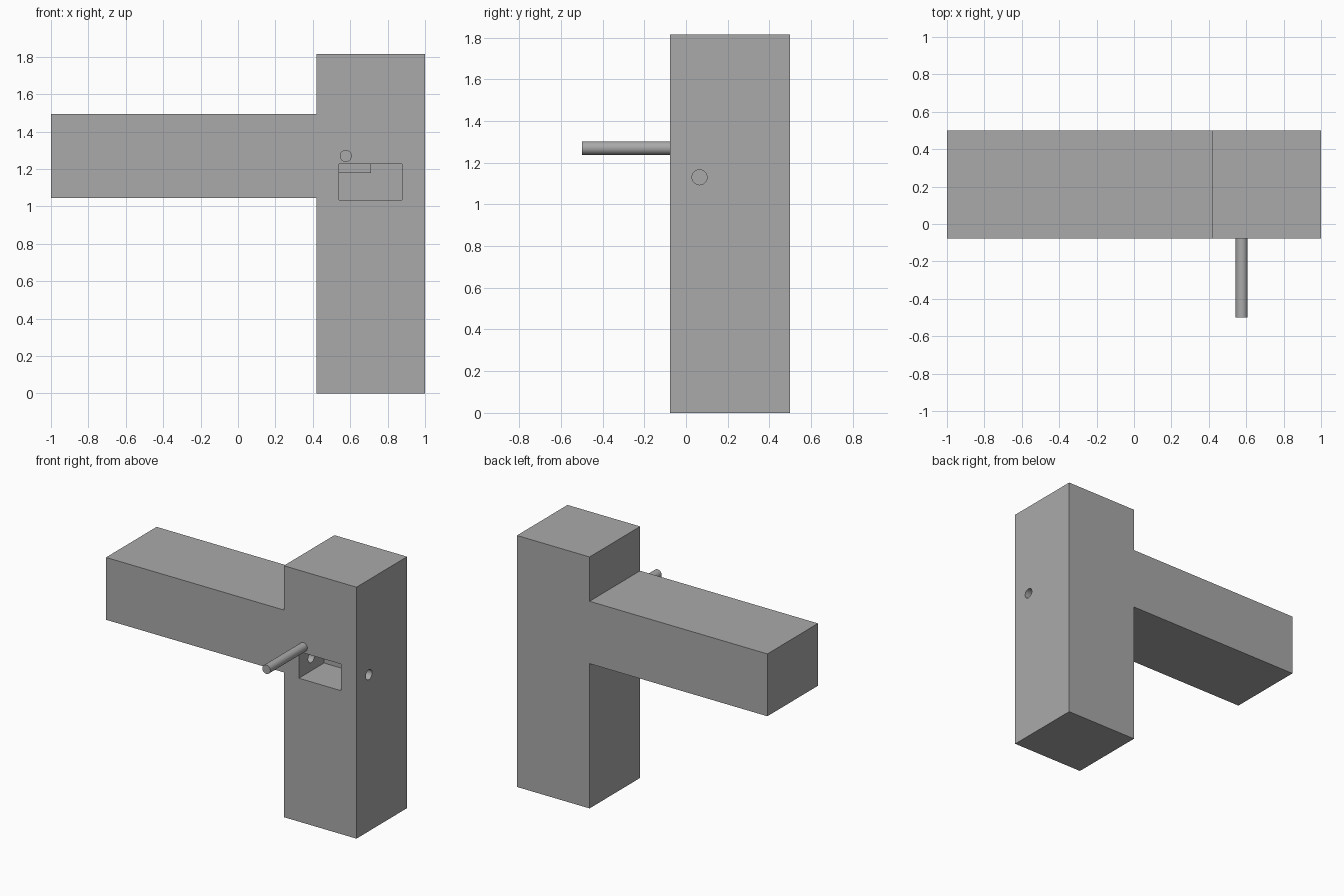
import bpy
import bmesh
from math import radians
from mathutils import Matrix, Vector

cube = bpy.data.objects.get("Cube")
if cube:
    bpy.data.objects.remove(cube, do_unlink=True)

FRONT, BACK = -0.077, 0.5
POCKET_BACK = 0.21

grey = bpy.data.materials.new("plain grey")
grey.use_nodes = True
colour = (0.4, 0.4, 0.4, 1)
grey.diffuse_color = colour
grey.node_tree.nodes["Principled BSDF"].inputs["Base Color"].default_value = colour


def finish(name, bm):
    bmesh.ops.recalc_face_normals(bm, faces=bm.faces)
    mesh = bpy.data.meshes.new(name)
    bm.to_mesh(mesh)
    bm.free()
    mesh.materials.append(grey)
    obj = bpy.data.objects.new(name, mesh)
    bpy.context.collection.objects.link(obj)
    return obj


def box(name, low, high):
    low, high = Vector(low), Vector(high)
    bm = bmesh.new()
    place = Matrix.Translation((low + high) / 2) @ Matrix.Diagonal((*(high - low), 1))
    bmesh.ops.create_cube(bm, size=1, matrix=place)
    return finish(name, bm)


def rod(name, start, end, radius):
    start, end = Vector(start), Vector(end)
    axis = end - start
    turn = axis.to_track_quat("Z", "Y").to_matrix().to_4x4()
    bm = bmesh.new()
    bmesh.ops.create_cone(bm, cap_ends=True, segments=32, radius1=radius, radius2=radius,
                          depth=axis.length, matrix=Matrix.Translation((start + end) / 2) @ turn)
    return finish(name, bm)


def smooth(obj):
    bpy.ops.object.select_all(action="DESELECT")
    obj.select_set(True)
    bpy.context.view_layer.objects.active = obj
    bpy.ops.object.shade_smooth_by_angle(angle=radians(30))


def cut(target, cutter):
    mod = target.modifiers.new(cutter.name, "BOOLEAN")
    mod.operation = "DIFFERENCE"
    mod.solver = "EXACT"
    mod.object = cutter
    bpy.context.view_layer.objects.active = target
    bpy.ops.object.modifier_apply(modifier=mod.name)
    bpy.data.objects.remove(cutter, do_unlink=True)


# Post and side arm as one extruded profile
outline = [(0.42, 0), (1, 0), (1, 1.815), (0.42, 1.815),
           (0.42, 1.495), (-1, 1.495), (-1, 1.045), (0.42, 1.045)]
bm = bmesh.new()
face = bm.faces.new([bm.verts.new((x, FRONT, z)) for x, z in outline])
extruded = bmesh.ops.extrude_face_region(bm, geom=[face])["geom"]
bmesh.ops.translate(bm, vec=(0, BACK - FRONT, 0),
                    verts=[v for v in extruded if isinstance(v, bmesh.types.BMVert)])
body = finish("post_and_arm", bm)

# Front pocket and the bolt hole crossing it
cut(body, box("pocket_cutter", (0.54, FRONT - 0.1, 1.035), (0.877, POCKET_BACK, 1.227)))
cut(body, rod("bolt_hole_cutter", (0.42, 0.065, 1.13), (1.1, 0.065, 1.13), 0.036))
smooth(body)

# Catch block under the pocket ceiling
box("pocket_catch", (0.54, 0.03, 1.178), (0.71, POCKET_BACK, 1.227))

# Handle rod on the front
smooth(rod("handle_rod", (0.576, -0.5, 1.27), (0.576, FRONT + 0.02, 1.27), 0.032))
